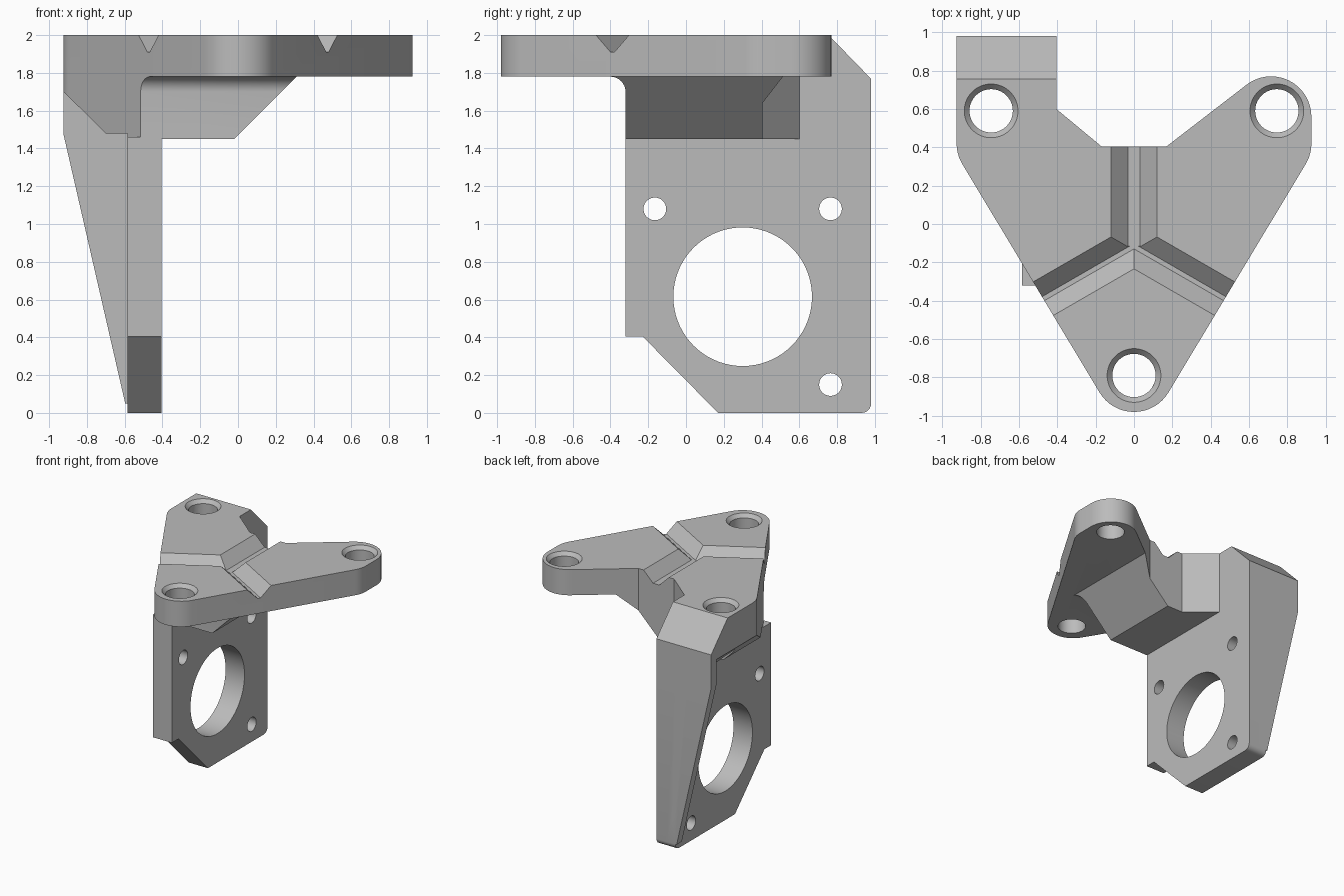
import bpy, bmesh, math
from mathutils import Matrix

cube = bpy.data.objects.get("Cube")
if cube:
    bpy.data.objects.remove(cube, do_unlink=True)

grey = bpy.data.materials.new("bracket grey")
grey.use_nodes = True
GREY = (0.5, 0.5, 0.5, 1)
grey.diffuse_color = GREY
grey.node_tree.nodes["Principled BSDF"].inputs["Base Color"].default_value = GREY


def arc(cx, cy, r, a0, a1, n=16):
    angles = [math.radians(a0 + (a1 - a0) * i / n) for i in range(n + 1)]
    return [(cx + r * math.cos(a), cy + r * math.sin(a)) for a in angles]


def prism(name, pts, axis, lo, hi):
    """Extrude a 2D profile along x (pts are y,z), y (pts are x,z) or z (pts are x,y)."""
    place = {"x": lambda p: (lo, p[0], p[1]),
             "y": lambda p: (p[0], lo, p[1]),
             "z": lambda p: (p[0], p[1], lo)}[axis]
    bm = bmesh.new()
    face = bm.faces.new([bm.verts.new(place(p)) for p in pts])
    ext = bmesh.ops.extrude_face_region(bm, geom=[face])
    shift = [hi - lo if a == axis else 0 for a in "xyz"]
    bmesh.ops.translate(bm, vec=shift,
                        verts=[v for v in ext["geom"] if isinstance(v, bmesh.types.BMVert)])
    bmesh.ops.recalc_face_normals(bm, faces=bm.faces)
    mesh = bpy.data.meshes.new(name)
    bm.to_mesh(mesh)
    bm.free()
    mesh.materials.append(grey)
    obj = bpy.data.objects.new(name, mesh)
    bpy.context.collection.objects.link(obj)
    return obj


def combine(obj, other, op):
    """Apply a boolean and discard the helper."""
    other.hide_render = True
    mod = obj.modifiers.new("combine", "BOOLEAN")
    mod.operation, mod.object, mod.solver = op, other, "EXACT"
    bpy.context.view_layer.objects.active = obj
    bpy.ops.object.modifier_apply(modifier=mod.name)
    bpy.data.objects.remove(other, do_unlink=True)


# Three-armed outline of the top
outline = (arc(0, -0.77, 0.21, 211, 329) + arc(0.715, 0.42, 0.21, -31, 0, 6)
           + arc(0.715, 0.56, 0.21, 0, 130)
           + [(0.17, 0.405), (-0.17, 0.405), (-0.405, 0.6), (-0.405, 0.98), (-0.925, 0.98)]
           + arc(-0.715, 0.42, 0.21, 180, 211, 6))
bracket = prism("mounting_bracket", outline, "z", 1.78, 2)

# Gusset below the top, with sloped ends and a filleted front
gusset = prism("gusset", outline, "z", 1.4, 1.9)
combine(gusset, prism("gusset_front_profile",
        [(-1, 1.775), (-0.7, 1.48), (-0.585, 1.48), (-0.585, 1.45), (-0.02, 1.45),
         (0.43, 1.9), (-1, 1.9)], "y", -1, 1.1), "INTERSECT")
combine(gusset, prism("gusset_side_profile",
        [(-0.32, 1.3)] + arc(-0.4, 1.7, 0.08, 0, 90, 8)
        + [(-0.4, 1.95), (1.1, 1.95), (1.1, 1.3)], "x", -1.1, 1), "INTERSECT")
combine(bracket, gusset, "UNION")

# Upright motor plate
plate = prism("motor_plate",
              [(-0.32, 1.46), (-0.32, 0.405), (-0.23, 0.405), (0.17, 0)]
              + arc(0.93, 0.05, 0.05, -90, 0, 6) + [(0.98, 1.46)], "x", -0.585, -0.405)
combine(bracket, plate, "UNION")

# Tapered stiffening fin at the back edge
fin = prism("back_fin", [(-0.597, 0.05), (-0.5, 0.05), (-0.5, 1.74), (-0.925, 1.74),
                         (-0.925, 1.48)], "y", 0.91, 0.98)
combine(bracket, fin, "UNION")

# Sloped back edge above the plate
combine(bracket, prism("back_bevel", [(0.755, 2), (0.735, 2.02), (1.1, 2.02), (1.1, 1.645)],
                       "x", -1.1, -0.4), "DIFFERENCE")

# Countersunk holes at the arm ends
for x, y in ((0, -0.79), (0.745, 0.59), (-0.745, 0.59)):
    combine(bracket, prism("arm_hole", arc(x, y, 0.113, 0, 354, 59), "z", 1.2, 2.1),
            "DIFFERENCE")
    sink = prism("countersink", arc(0, 0, 0.113, 0, 354, 59), "z", 0, 0.06)
    for v in sink.data.vertices:
        if v.co.z > 0.01:
            v.co.x *= 1.48
            v.co.y *= 1.48
        v.co += Matrix.Translation((x, y, 1.97)).translation
    combine(bracket, sink, "DIFFERENCE")

# Motor bore and screw holes
for y, z, r in ((0.3, 0.615, 0.367), (-0.165, 1.08, 0.06), (0.765, 1.08, 0.06),
                (0.765, 0.15, 0.06)):
    combine(bracket, prism("plate_hole", arc(y, z, r, 0, 355, 71), "x", -0.7, -0.3),
            "DIFFERENCE")

# Three grooves meeting near the middle of the top
for angle, flat in ((0, 0.03), (120, 0.012), (240, 0.012)):
    groove = prism("groove", [(-flat, 1.91), (flat, 1.91), (flat + 0.12, 2.03),
                              (-flat - 0.12, 2.03)], "y", 0, 0.8)
    groove.data.transform(Matrix.Translation((0, -0.116, 0))
                          @ Matrix.Rotation(math.radians(angle), 4, "Z"))
    combine(bracket, groove, "DIFFERENCE")

# Smooth the round walls, keep machined edges sharp
bpy.ops.object.select_all(action="DESELECT")
bracket.select_set(True)
bpy.context.view_layer.objects.active = bracket
bpy.ops.object.shade_smooth_by_angle(angle=math.radians(20))
